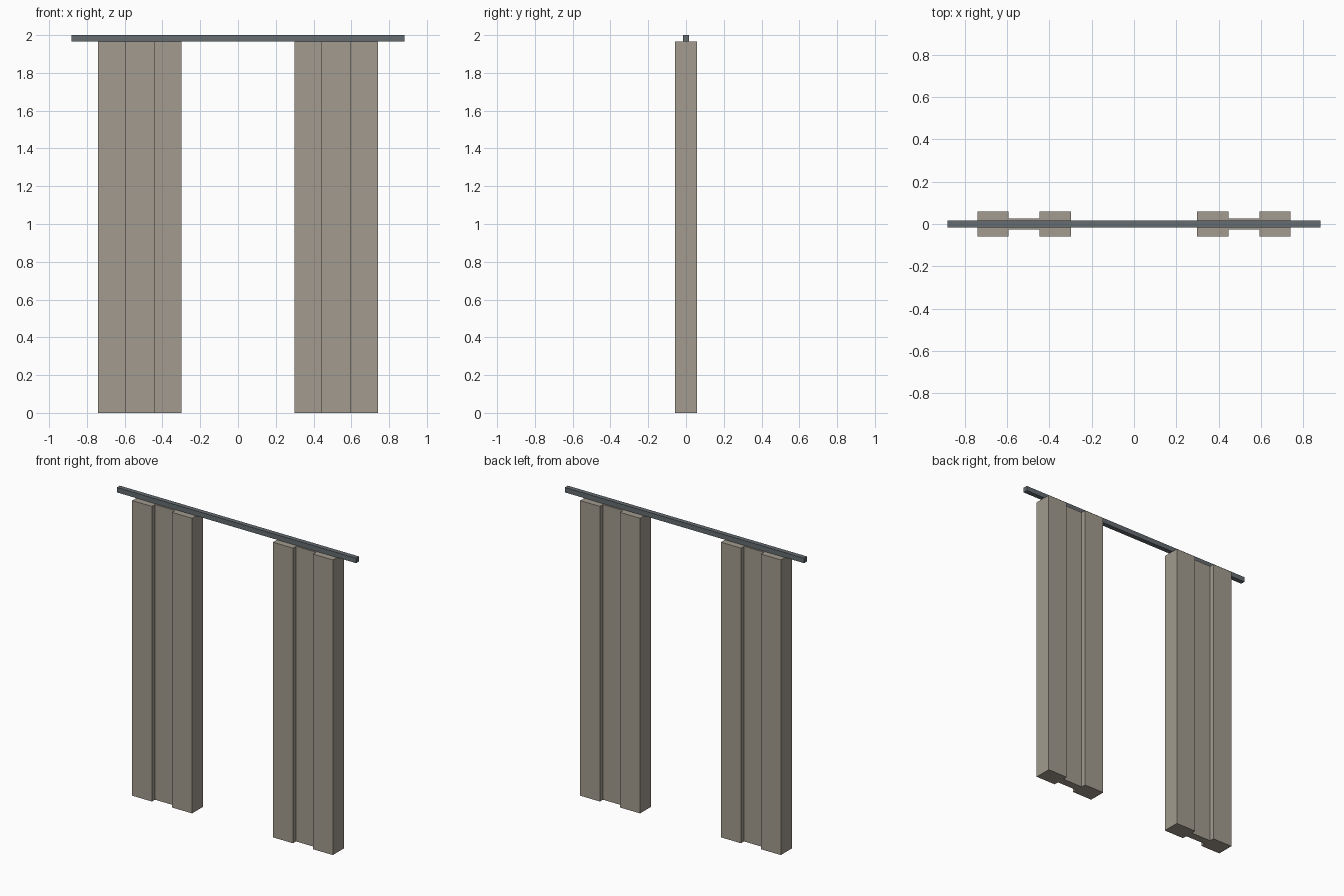
import bpy

if "Cube" in bpy.data.objects:
    bpy.data.objects.remove(bpy.data.objects["Cube"])


def material(name, color):
    m = bpy.data.materials.new(name)
    m.diffuse_color = color
    m.use_nodes = True
    m.node_tree.nodes["Principled BSDF"].inputs["Base Color"].default_value = m.diffuse_color
    return m


cloth = material("curtain_cloth", (0.36, 0.33, 0.275, 1))
metal = material("rod_metal", (0.13, 0.15, 0.165, 1))


def box(name, x0, x1, half_depth, z0, z1, mat):
    bpy.ops.mesh.primitive_cube_add(size=1, location=((x0 + x1) / 2, 0, (z0 + z1) / 2))
    o = bpy.context.object
    o.name = name
    o.scale = (x1 - x0, 2 * half_depth, z1 - z0)
    bpy.ops.object.transform_apply(location=False, rotation=False, scale=True)
    o.data.materials.append(mat)
    return o


ROD_BOTTOM = 1.967
HALF_LENGTH = 0.882

# Curtain rod
box("curtain_rod", -HALF_LENGTH, HALF_LENGTH, 0.0155, ROD_BOTTOM, 2.0, metal)

# Two curtains, each with thick folds either side of a thin recessed one
edges = [0.298, 0.446, 0.594, 0.740]
folds = [("inner_fold", 0.058), ("middle_fold", 0.026), ("outer_fold", 0.058)]
for side, label in ((-1, "left"), (1, "right")):
    for i, (part, half_depth) in enumerate(folds):
        x0, x1 = sorted((side * edges[i], side * edges[i + 1]))
        box(f"{label}_curtain_{part}", x0, x1, half_depth, 0, ROD_BOTTOM, cloth)
